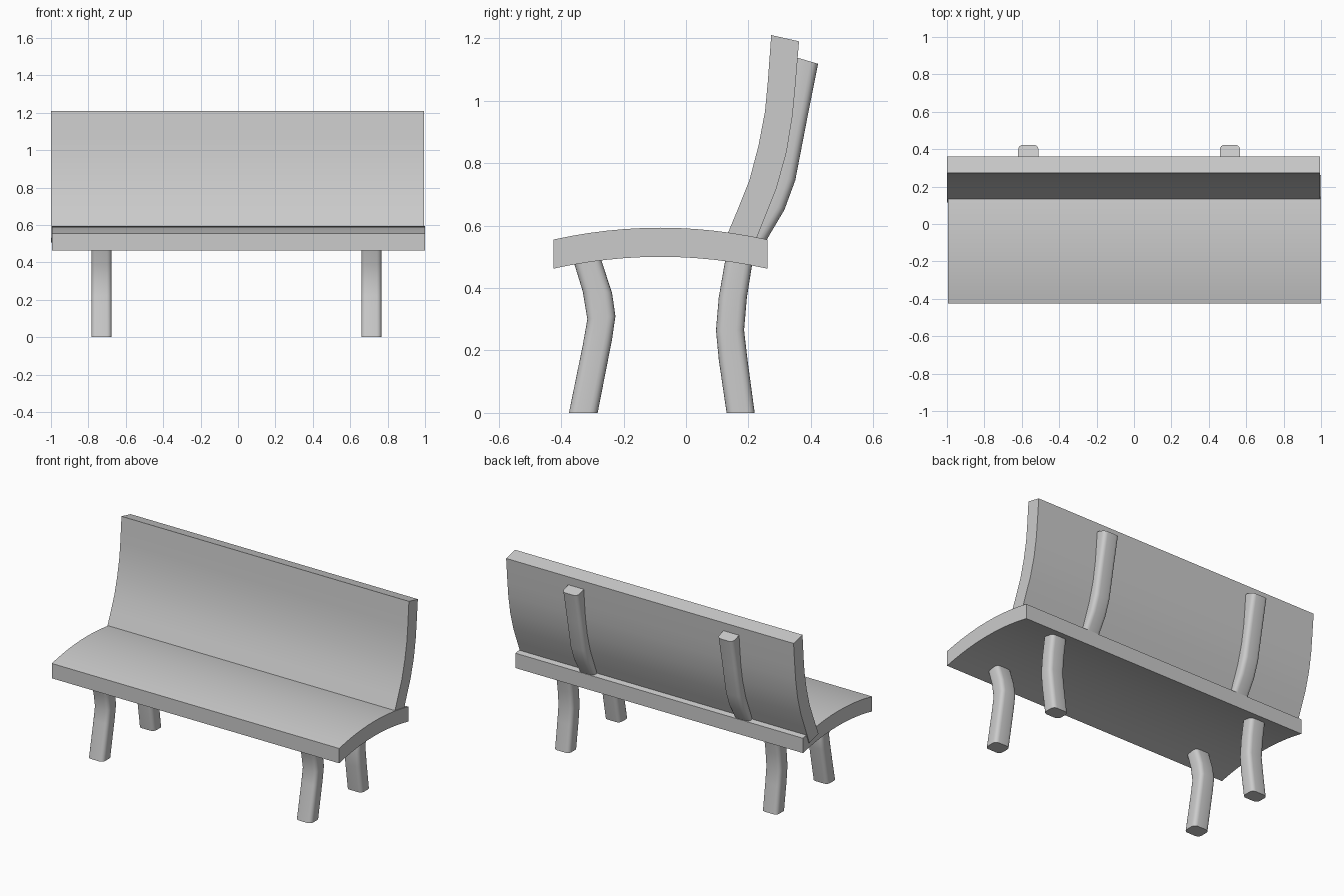
import bpy, bmesh, math
from mathutils import Vector

cube = bpy.data.objects.get("Cube")
if cube:
    bpy.data.objects.remove(cube, do_unlink=True)

grey = bpy.data.materials.new("plain grey")
grey.use_nodes = True
colour = (0.6, 0.6, 0.6, 1)
grey.diffuse_color = colour
grey.node_tree.nodes["Principled BSDF"].inputs["Base Color"].default_value = colour


def rounded_section(width, depth, radius, steps=4):
    """Outline in (x, fraction across the depth), with rounded corners."""
    points = []
    for corner, (sx, sy) in enumerate([(1, 1), (-1, 1), (-1, -1), (1, -1)]):
        for i in range(steps + 1):
            a = (corner + i / steps) * math.pi / 2
            x = sx * (width / 2 - radius) + radius * math.cos(a)
            y = sy * (depth / 2 - radius) + radius * math.sin(a)
            points.append((x, y / depth + 0.5))
    return points


def box_section(width):
    return [(width / 2, 1), (-width / 2, 1), (-width / 2, 0), (width / 2, 0)]


def loft(name, section, rails, x, angle=40):
    """Sweep a section between pairs of (y, z) points on two side curves."""
    bm = bmesh.new()
    rings = []
    for a, b in rails:
        a, b = Vector(a), Vector(b)
        ring = []
        for sx, t in section:
            p = a.lerp(b, t)
            ring.append(bm.verts.new((x + sx, p.x, p.y)))
        rings.append(ring)
    n = len(section)
    for low, high in zip(rings, rings[1:]):
        for i in range(n):
            j = (i + 1) % n
            bm.faces.new((low[i], low[j], high[j], high[i]))
    bm.faces.new(rings[0][::-1])
    bm.faces.new(rings[-1])
    bmesh.ops.recalc_face_normals(bm, faces=bm.faces)
    mesh = bpy.data.meshes.new(name)
    bm.to_mesh(mesh)
    bm.free()
    mesh.materials.append(grey)
    obj = bpy.data.objects.new(name, mesh)
    bpy.context.collection.objects.link(obj)
    bpy.ops.object.select_all(action='DESELECT')
    obj.select_set(True)
    bpy.context.view_layer.objects.active = obj
    bpy.ops.object.shade_smooth_by_angle(angle=math.radians(angle))
    return obj


# Arched seat
seat_rails = []
for i in range(13):
    t = i / 6 - 1
    y, rise = -0.082 + 0.343 * t, 0.038 * (1 - t * t)
    seat_rails.append(((y, 0.462 + rise), (y, 0.555 + rise)))
loft("seat", box_section(1.995), seat_rails, 0.0025)

# Curved backrest, its foot sunk into the seat
loft("backrest", box_section(1.995), [
    ((0.115, 0.53), (0.205, 0.505)),
    ((0.165, 0.65), (0.25, 0.62)),
    ((0.203, 0.745), (0.29, 0.72)),
    ((0.232, 0.855), (0.322, 0.835)),
    ((0.253, 0.965), (0.341, 0.95)),
    ((0.262, 1.06), (0.35, 1.045)),
    ((0.273, 1.21), (0.362, 1.19))], -0.0025)

# Bent legs and rear braces
bar = rounded_section(0.108, 0.09, 0.025)
front_leg = [
    ((-0.375, 0), (-0.283, 0)), ((-0.33, 0.22), (-0.237, 0.235)),
    ((-0.316, 0.30), (-0.226, 0.31)), ((-0.331, 0.39), (-0.237, 0.385)),
    ((-0.357, 0.475), (-0.27, 0.485)), ((-0.37, 0.52), (-0.285, 0.53))]
rear_leg = [
    ((0.13, 0), (0.22, 0)), ((0.105, 0.17), (0.197, 0.17)),
    ((0.096, 0.265), (0.186, 0.265)), ((0.105, 0.37), (0.195, 0.37)),
    ((0.124, 0.48), (0.211, 0.47)), ((0.132, 0.53), (0.22, 0.52))]
brace = [
    ((0.16, 0.56), (0.235, 0.515)), ((0.237, 0.685), (0.315, 0.65)),
    ((0.264, 0.765), (0.35, 0.745)), ((0.30, 0.95), (0.386, 0.932)),
    ((0.336, 1.144), (0.423, 1.118))]
for side, leg_x, brace_x in (("right", -0.73, -0.565), ("left", 0.713, 0.513)):
    loft(side + "_front_leg", bar, front_leg, leg_x)
    loft(side + "_rear_leg", bar, rear_leg, leg_x)
    loft(side + "_brace", bar, brace, brace_x)
